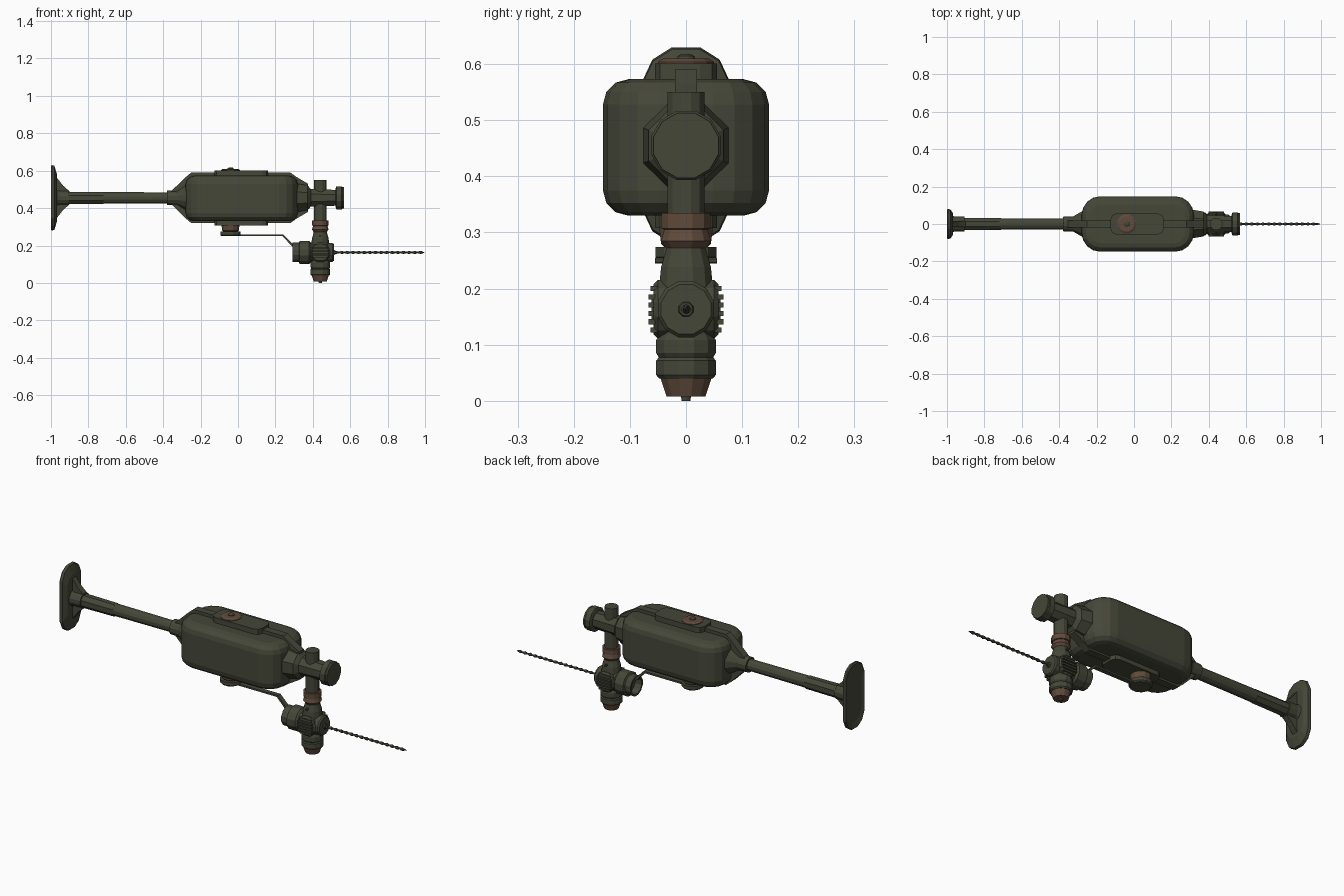
import bpy, bmesh, math
from mathutils import Vector

if "Cube" in bpy.data.objects:
    bpy.data.objects.remove(bpy.data.objects["Cube"])


def material(name, col):
    m = bpy.data.materials.new(name)
    m.diffuse_color = (*col, 1)
    m.use_nodes = True
    m.node_tree.nodes["Principled BSDF"].inputs["Base Color"].default_value = m.diffuse_color
    return m


GREEN = material("olive green", (0.060, 0.063, 0.040))
BROWN = material("dull brown", (0.120, 0.070, 0.045))


def finish(name, bm, mat):
    bmesh.ops.remove_doubles(bm, verts=bm.verts, dist=1e-5)
    bmesh.ops.recalc_face_normals(bm, faces=bm.faces)
    me = bpy.data.meshes.new(name)
    bm.to_mesh(me)
    bm.free()
    me.materials.append(mat)
    ob = bpy.data.objects.new(name, me)
    bpy.context.collection.objects.link(ob)
    return ob


def skin(bm, rings):
    """Join rings of equal length; cap both ends unless they are points."""
    rv = [[bm.verts.new(p) for p in r] for r in rings]
    n = len(rv[0])
    for a, b in zip(rv, rv[1:]):
        for i in range(n):
            bm.faces.new((a[i], a[(i + 1) % n], b[(i + 1) % n], b[i]))
    for r in (rv[0], rv[-1]):
        if (r[0].co - r[1].co).length > 1e-4:
            bm.faces.new(r)


def lathe(name, profile, axis, origin, mat=GREEN, n=12):
    """profile: (position along axis, radius), position is absolute."""
    o = Vector(origin)
    rings = []
    for t, r in profile:
        ring = []
        for i in range(n):
            a = 2 * math.pi * (i + 0.5) / n
            u, v = r * math.cos(a), r * math.sin(a)
            ring.append(o + Vector({'x': (t, u, v), 'y': (u, t, v), 'z': (u, v, t)}[axis]))
        rings.append(ring)
    bm = bmesh.new()
    skin(bm, rings)
    return finish(name, bm, mat)


def slab(name, pts, half, y=0, mat=GREEN):
    """Extrude an x-z outline along y."""
    bm = bmesh.new()
    skin(bm, [[(x, y + s * half, z) for x, z in pts] for s in (-1, 1)])
    return finish(name, bm, mat)


def rounded_box(name, lo, hi, corner, edge, seg=4):
    bm = bmesh.new()
    bmesh.ops.create_cube(bm, size=1)
    for v in bm.verts:
        v.co = Vector([(l + h) / 2 + c * (h - l) for l, h, c in zip(lo, hi, v.co)])
    up = [e for e in bm.edges if abs(e.verts[0].co.z - e.verts[1].co.z) > 1e-4]
    bmesh.ops.bevel(bm, geom=up, offset=corner, segments=seg, profile=0.5, affect='EDGES')
    if edge:
        rim = [e for e in bm.edges if abs(e.verts[0].co.z - e.verts[1].co.z) < 1e-4]
        bmesh.ops.bevel(bm, geom=rim, offset=edge, segments=3, profile=0.5, affect='EDGES')
    return finish(name, bm, GREEN)


ZT = 0.455   # axis of the main tube
ZD = 0.163   # axis of the drill
XC = 0.44    # axis of the vertical column

# Motor housing with raised centre rim and end webs
rounded_box("motor_housing", (-0.28, -0.148, 0.33), (0.32, 0.148, 0.573), 0.10, 0.045)
slab("housing_rim", [(-0.36, 0.425), (-0.28, 0.345), (-0.25, 0.32), (0.28, 0.32), (0.315, 0.345),
                     (0.375, 0.38), (0.375, 0.53), (0.315, 0.565), (0.28, 0.59), (-0.25, 0.59),
                     (-0.28, 0.565), (-0.36, 0.488)], 0.02)
rounded_box("top_plate", (-0.125, -0.055, 0.56), (0.16, 0.055, 0.601), 0.03, 0, 2)
rounded_box("bottom_plate", (-0.125, -0.055, 0.308), (0.16, 0.055, 0.34), 0.03, 0, 2)

# Caps above and below the housing
lathe("top_cap", [(0.59, 0.052), (0.604, 0.052), (0.61, 0.042)], 'z', (-0.04, 0, 0), BROWN)
lathe("top_cap_knob", [(0.60, 0.018), (0.614, 0.016), (0.618, 0.008)], 'z', (-0.04, 0, 0))
lathe("bottom_cap", [(0.272, 0.038), (0.28, 0.046), (0.312, 0.05)], 'z', (-0.04, 0, 0), BROWN)
lathe("bottom_cap_foot", [(0.25, 0.05), (0.256, 0.056), (0.274, 0.056)], 'z', (-0.04, 0, 0))

# Linkage strip to the drill head
slab("linkage_strip", [(-0.06, 0.25), (0.237, 0.25), (0.295, 0.19), (0.32, 0.19), (0.30, 0.202),
                       (0.243, 0.259), (-0.06, 0.259)], 0.012)

# Stock tube, collars and end cones
lathe("stock_tube", [(-0.95, 0.033), (-0.34, 0.03)], 'x', (0, 0, ZT))
lathe("stock_tube_sleeve", [(-0.91, 0.036), (-0.72, 0.034)], 'x', (0, 0, ZT - 0.001), n=8)
lathe("stock_collar", [(-0.38, 0.04), (-0.325, 0.042), (-0.27, 0.075)], 'x', (0, 0, ZT))
lathe("stock_end_collar", [(-0.97, 0.045), (-0.955, 0.041), (-0.905, 0.041)], 'x', (0, 0, ZT))

# Shoulder plate: a dished plate with clipped corners
outline = [(-0.025, 0.175), (0.025, 0.175), (0.06, 0.153), (0.08, 0.11), (0.08, -0.11),
           (0.06, -0.153), (0.025, -0.175), (-0.025, -0.175), (-0.06, -0.153),
           (-0.08, -0.11), (-0.08, 0.11), (-0.06, 0.153)]
bm = bmesh.new()
skin(bm, [[(x, y * k, ZT + z * k) for y, z in outline] for x, k in
          ((-0.993, 0.8), (-1.0, 0.97), (-0.995, 1.0), (-0.982, 0.98), (-0.968, 0.72))])
finish("shoulder_plate", bm, GREEN)
for s, nm in ((1, "upper"), (-1, "lower")):
    slab(nm + "_plate_web", [(-0.985, ZT + s * 0.15), (-0.972, ZT + s * 0.112), (-0.935, ZT + s * 0.065),
                             (-0.902, ZT + s * 0.036), (-0.902, ZT), (-0.985, ZT)], 0.016)

# Forward arm with end cap
lathe("forward_arm_base", [(0.30, 0.085), (0.372, 0.072), (0.39, 0.05)], 'x', (0, 0, ZT), n=8)
lathe("forward_arm", [(0.33, 0.052), (0.44, 0.05), (0.53, 0.045)], 'x', (0, 0, ZT), n=8)
lathe("forward_cap", [(0.522, 0.052), (0.526, 0.064), (0.554, 0.064), (0.558, 0.060), (0.567, 0.060)],
      'x', (0, 0, ZT))

# Vertical column
lathe("column", [(0.20, 0.034), (0.55, 0.034)], 'z', (XC, 0, 0))
lathe("column_band", [(0.262, 0.028), (0.285, 0.046), (0.305, 0.040), (0.307, 0.045), (0.335, 0.045)],
      'z', (XC, 0, 0), BROWN)
lathe("column_shoulder", [(0.20, 0.05), (0.238, 0.046), (0.258, 0.04), (0.272, 0.036)], 'z', (XC, 0, 0))
lathe("column_bulb", [(0.04, 0.05), (0.046, 0.055), (0.072, 0.055), (0.077, 0.05), (0.085, 0.055),
                      (0.108, 0.055), (0.12, 0.048), (0.15, 0.048)], 'z', (XC, 0, 0))
lathe("column_foot", [(0.008, 0.036), (0.04, 0.047)], 'z', (XC, 0, 0), BROWN)
lathe("column_tip", [(0.0, 0.008), (0.012, 0.01)], 'z', (XC, 0, 0))
lathe("cross_pin", [(-0.055, 0.006), (0.055, 0.006)], 'y', (XC, 0, 0.25), n=8)

# Drill head: rear cup, body and front disc
lathe("drill_cup", [(0.33, 0.0), (0.33, 0.042), (0.292, 0.044), (0.292, 0.054), (0.325, 0.054),
                    (0.33, 0.064), (0.38, 0.064), (0.39, 0.054), (0.41, 0.054), (0.41, 0.0)],
      'x', (0, 0, ZD))
lathe("drill_body", [(0.39, 0.052), (0.505, 0.052), (0.512, 0.046)], 'x', (0, 0, ZD))
lathe("drill_hub", [(-0.058, 0.046), (-0.05, 0.054), (0.05, 0.054), (0.058, 0.046)], 'y', (XC, 0, ZD))

# Grip ribs on both sides of the hub
for side in (-1, 1):
    for k in range(6):
        z = ZD - 0.037 + k * 0.0148
        h = 0.034 if k in (0, 5) else 0.042
        slab(f"hub_rib_{side}_{k}", [(XC - h, z - 0.0045), (XC + h, z - 0.0045),
                                     (XC + h, z + 0.0045), (XC - h, z + 0.0045)],
             0.006, side * (0.061 if k in (1, 2, 3, 4) else 0.057))

# Twisted drill bit with a pointed tip
lathe("bit_holder", [(0.505, 0.016), (0.52, 0.012)], 'x', (0, 0, ZD), n=8)
rings = []
for i in range(131):
    x = 0.51 + 0.47 * i / 130
    a = (x - 0.51) / 0.06 * 2 * math.pi
    ring = []
    for k in range(6):
        b = 2 * math.pi * k / 6
        u, v = 0.0085 * math.cos(b), 0.0045 * math.sin(b)
        ring.append((x, u * math.cos(a) - v * math.sin(a), ZD + u * math.sin(a) + v * math.cos(a)))
    rings.append(ring)
rings.append([(1.0, 0, ZD)] * 6)
bm = bmesh.new()
skin(bm, rings)
finish("drill_bit", bm, GREEN)
